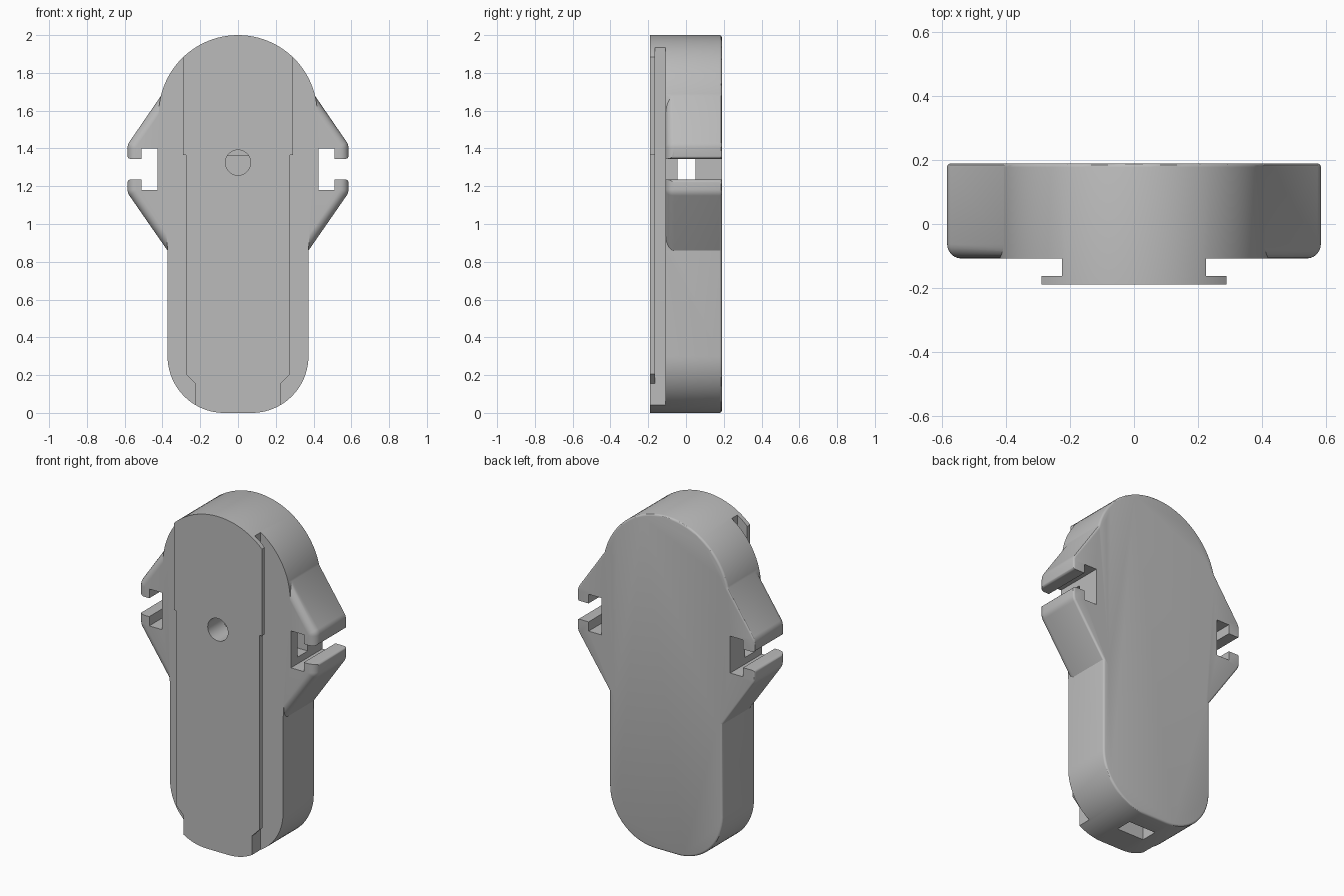
import bpy, bmesh
from math import sin, cos, pi, radians, tan
from mathutils import Vector

cube = bpy.data.objects.get("Cube")
if cube:
    bpy.data.objects.remove(cube, do_unlink=True)

FRONT, BACK, DECK, LIP = -0.19, 0.19, -0.108, -0.153

grey = bpy.data.materials.new("plain grey")
grey.use_nodes = True
grey.diffuse_color = (0.5, 0.5, 0.5, 1)
grey.node_tree.nodes["Principled BSDF"].inputs["Base Color"].default_value = (0.5, 0.5, 0.5, 1)


def arc(cx, cz, r, a0, a1, n):
    """Points on an arc, angles in degrees."""
    angles = [radians(a0 + (a1 - a0) * i / n) for i in range(n + 1)]
    return [(cx + r * cos(a), cz + r * sin(a)) for a in angles]


def round_corner(p, before, after, r, n=6):
    """Points of a fillet that replaces corner p."""
    p, a, b = Vector(p), Vector(before), Vector(after)
    u, v = (a - p).normalized(), (b - p).normalized()
    half = u.angle(v) / 2
    centre = p + (u + v).normalized() * (r / sin(half))
    start, end = p + u * (r / tan(half)), p + v * (r / tan(half))
    pts = []
    for i in range(n + 1):
        d = (start - centre).lerp(end - centre, i / n).normalized()
        pts.append(tuple(centre + d * r))
    return pts


def prism(name, pts, y0, y1, side=1, front_round=0, back_round=0):
    """Extrude an x-z outline from y0 to y1, with optional rounded rims."""
    bm = bmesh.new()
    low = [bm.verts.new((side * x, y0, z)) for x, z in pts]
    high = [bm.verts.new((side * x, y1, z)) for x, z in pts]
    bm.faces.new(low)
    bm.faces.new(high[::-1])
    for i in range(len(pts)):
        j = (i + 1) % len(pts)
        bm.faces.new((low[j], low[i], high[i], high[j]))
    bmesh.ops.recalc_face_normals(bm, faces=bm.faces)
    for y, size, steps in ((y0, front_round, 6), (y1, back_round, 3)):
        if size:
            rim = [e for e in bm.edges if all(abs(v.co.y - y) < 1e-5 for v in e.verts)]
            bmesh.ops.bevel(bm, geom=rim, offset=size, segments=steps,
                            profile=0.5, affect='EDGES')
    mesh = bpy.data.meshes.new(name)
    bm.to_mesh(mesh)
    bm.free()
    ob = bpy.data.objects.new(name, mesh)
    bpy.context.collection.objects.link(ob)
    return ob


def box(name, x0, x1, y0, y1, z0, z1, side=1):
    return prism(name, [(x0, z0), (x1, z0), (x1, z1), (x0, z1)], y0, y1, side)


def combine(target, other, operation):
    """Apply a boolean and discard the helper."""
    bpy.context.view_layer.objects.active = target
    mod = target.modifiers.new(operation.lower(), 'BOOLEAN')
    mod.operation, mod.solver, mod.object = operation, 'EXACT', other
    bpy.ops.object.modifier_apply(modifier=mod.name)
    bpy.data.objects.remove(other, do_unlink=True)


# Main housing: domed top, slight waist, rounded bottom
outline = arc(0, 1.58, 0.42, 0, 180, 48)
outline += [(-0.373, 0.86)]
outline += arc(-0.073, 0.3, 0.3, 180, 270, 20)
outline += arc(0.073, 0.3, 0.3, 270, 360, 20)
outline += [(0.373, 0.86)]
body = prism("housing", outline, FRONT, BACK, back_round=0.012)
body.data.materials.append(grey)

# Outer edge of the front mounting plate
plate_edge = [(0.225, -0.1), (0.225, 0.155), (0.275, 0.205), (0.275, 1.365),
              (0.29, 1.365), (0.29, 2.1), (1, 2.1), (1, -0.1)]

# Side lug as one solid wedge, split later by the slot
wedge = [(0.345, 1.77), (0.585, 1.42), (0.585, 1.165), (0.325, 0.79)]
lug = [wedge[0]]
lug += round_corner(wedge[1], wedge[0], wedge[2], 0.06)
lug += round_corner(wedge[2], wedge[1], wedge[3], 0.06)
lug += [wedge[3]]

# Slot mouth with softly flared lips
mouth = [(0.5, 1.235)] + arc(0.57, 1.22, 0.015, 90, 0, 4) + [(0.7, 1.22), (0.7, 1.36)]
mouth += arc(0.57, 1.36, 0.015, 0, -90, 4) + [(0.5, 1.345)]

for side in (1, -1):
    # Trim the plate and undercut the rail behind it
    combine(body, prism("plate_trim", plate_edge, -0.4, LIP, side), 'DIFFERENCE')
    combine(body, box("rail_groove", 0.225, 1, LIP - 0.01, DECK, -0.1, 2.1, side), 'DIFFERENCE')
    # Hooked lug with its slot
    wing = prism("lug", lug, DECK, BACK, side, front_round=0.045, back_round=0.012)
    combine(wing, box("inner_fill_trim", -0.1, 0.3, -1, 1, 0, 2, side), 'DIFFERENCE')
    combine(body, wing, 'UNION')
    combine(body, box("slot", 0.425, 0.51, -0.15, 0.4, 1.18, 1.4, side), 'DIFFERENCE')
    combine(body, prism("slot_mouth", mouth, -0.15, 0.4, side), 'DIFFERENCE')

# Cross tunnel, front screw hole and bottom pocket
combine(body, box("tunnel", -0.46, 0.46, -0.045, 0.05, 1.22, 1.36), 'DIFFERENCE')
combine(body, prism("screw_hole", arc(0, 1.325, 0.067, 0, 350, 35), -0.4, 0), 'DIFFERENCE')
combine(body, box("bottom_pocket", -0.09, 0.09, -0.03, 0.07, -0.1, 0.08), 'DIFFERENCE')

# Smooth shading with crisp edges
bpy.ops.object.select_all(action='DESELECT')
body.select_set(True)
bpy.context.view_layer.objects.active = body
bpy.ops.object.shade_smooth_by_angle(angle=radians(30))
